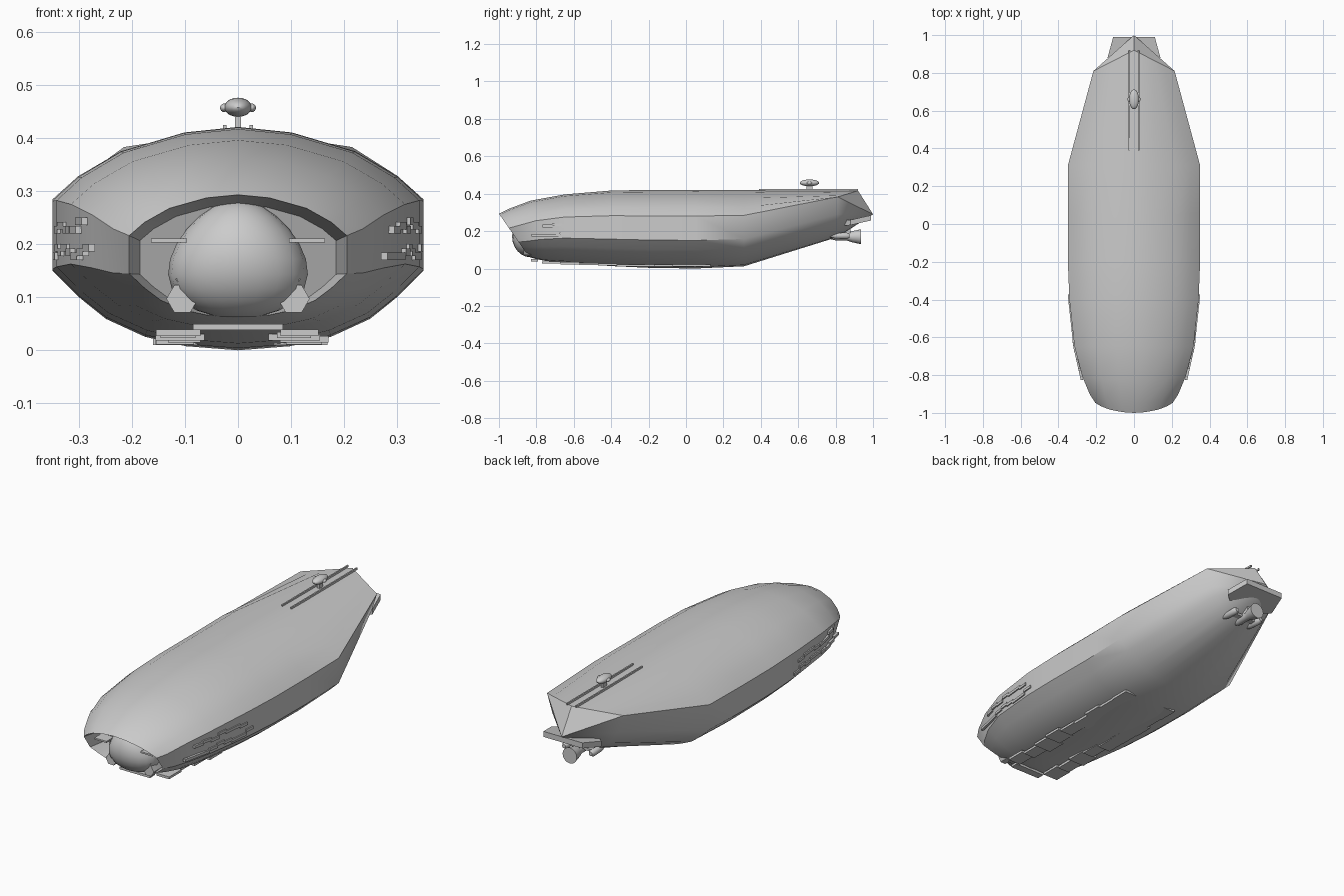
import bpy, bmesh, math, random
from mathutils import Vector

random.seed(4)
if "Cube" in bpy.data.objects:
    bpy.data.objects.remove(bpy.data.objects["Cube"])

grey = bpy.data.materials.new("hull_grey")
grey.use_nodes = True
grey.diffuse_color = (0.6, 0.6, 0.6, 1)
grey.node_tree.nodes["Principled BSDF"].inputs["Base Color"].default_value = (0.6, 0.6, 0.6, 1)


def finish(name, bm, angle=35):
    bmesh.ops.recalc_face_normals(bm, faces=bm.faces)
    mesh = bpy.data.meshes.new(name)
    bm.to_mesh(mesh)
    bm.free()
    mesh.materials.append(grey)
    ob = bpy.data.objects.new(name, mesh)
    bpy.context.collection.objects.link(ob)
    bpy.ops.object.select_all(action='DESELECT')
    ob.select_set(True)
    bpy.context.view_layer.objects.active = ob
    bpy.ops.object.shade_smooth_by_angle(angle=math.radians(angle))
    return ob


def add_box(bm, loc, size):
    verts = bmesh.ops.create_cube(bm, size=1)["verts"]
    for v in verts:
        v.co = Vector(loc) + Vector(a * b for a, b in zip(v.co, size))


def box(name, loc, size):
    bm = bmesh.new()
    add_box(bm, loc, size)
    return finish(name, bm)


def ball(name, loc, size, taper=0):
    bm = bmesh.new()
    bmesh.ops.create_uvsphere(bm, u_segments=20, v_segments=12, radius=1)
    for v in bm.verts:
        v.co.x *= 1 - taper * v.co.z
        v.co = Vector(loc) + Vector(a * b for a, b in zip(v.co, size))
    return finish(name, bm)


def lathe_y(name, x, z, profile, sides):
    """Closed solid of rings (y, radius) around an axis along y."""
    bm = bmesh.new()
    rings = [[bm.verts.new((x + r * math.cos(2 * math.pi * i / sides), y,
                            z + r * math.sin(2 * math.pi * i / sides)))
              for i in range(sides)] for y, r in profile]
    bridge(bm, rings)
    bm.faces.new(rings[0])
    bm.faces.new(rings[-1])
    return finish(name, bm)


def bridge(bm, rings):
    for a, b in zip(rings, rings[1:]):
        for i in range(len(a)):
            j = (i + 1) % len(a)
            bm.faces.new((a[i], a[j], b[j], b[i]))


def full(half):
    """Mirror half a section across the middle."""
    return half + [(-p[0], *p[1:]) for p in half[-2:0:-1]]


# Hull: half section scaled at each station, then a tail with wide shoulders
section = [(0, 1), (.29, .975), (.63, .89), (.86, .775), (1, .667), (1, .357),
           (.857, .238), (.71, .14), (.5, .06), (.28, .018), (0, 0)]
# y, slant, half width, top, bottom
stations = [(-1, .16, .205, .293, .062), (-.95, .15, .235, .318, .05),
            (-.83, .08, .275, .363, .04), (-.65, 0, .315, .396, .033),
            (-.4, 0, .342, .417, .013), (-.2, 0, .35, .42, .004),
            (.05, 0, .35, .421, 0), (.31, 0, .35, .42, .012)]


def hull_ring(y, slant, w, top, bot):
    return full([(u * w, y + slant * (1 - v), bot + v * (top - bot)) for u, v in section])


rings = [hull_ring(*s) for s in stations]
tail = [(.215 * k / 4, .92 - .11 * k / 4, .416 - .033 * k / 4) for k in range(5)]
tail += [(.185, .81, .29), (.16, .81, .25), (.13, .81, .22), (.095, .81, .19),
         (.05, .81, .172), (0, .81, .168)]
rings.append(full(tail))
# Mouth wall, set back inside the lip
inner = hull_ring(-.84, .08, .185, .275, .07)
rings.insert(0, inner)

bm = bmesh.new()
loops = [[bm.verts.new(p) for p in ring] for ring in rings]
bridge(bm, loops)
bm.faces.new(loops[0])
tip = bm.verts.new((0, 1, .29))
for i, v in enumerate(loops[-1]):
    bm.faces.new((v, loops[-1][(i + 1) % len(loops[-1])], tip))
finish("hull", bm, 32)

# Nose dome in the mouth
ball("nose_dome", (0, -.83, .172), (.128, .1, .112), .25)


def hull_half_width(y):
    for a, b in zip(stations, stations[1:]):
        if a[0] <= y <= b[0]:
            return a[2] + (b[2] - a[2]) * (y - a[0]) / (b[0] - a[0])
    return .35


# Stepped side armour strips, lying along the hull curve
for side, label in ((1, "left"), (-1, "right")):
    bm = bmesh.new()
    for z, start, count in ((.235, -.74, 7), (.185, -.8, 9)):
        for k in range(count):
            y = start + .05 * k
            slope = (hull_half_width(y + .025) - hull_half_width(y - .025)) / .05
            dz = random.choice((-.008, 0, .008))
            before = len(bm.verts)
            add_box(bm, (0, 0, z + dz), (.012, .052, .014))
            bm.verts.ensure_lookup_table()
            for v in bm.verts[before:]:
                v.co.x = side * (hull_half_width(y) + slope * v.co.y + v.co.x)
                v.co.y += y
    finish(label + "_side_strips", bm)

    # Ragged belly plates
    bm = bmesh.new()
    for k in range(9):
        y = -.72 + .1 * k
        drop = .02 * max(0, -y - .3)
        add_box(bm, (side * random.uniform(.1, .13), y, .016 + drop * 2),
                (random.uniform(.06, .1), .1, .012))
    finish(label + "_belly_plates", bm)

    # Headlamp, brow and canard
    lathe_y(label + "_headlamp", side * .105, .097,
            [(-.87, .03), (-.8, .03), (-.76, .018)], 6)
    box(label + "_canard", (side * .13, -.89, .207), (.068, .06, .008))
    bm = bmesh.new()
    brow = [bm.verts.new((side * x, y, z)) for y in (-.87, -.81)
            for x, z in ((.05, .128), (.11, .125), (.118, .134), (.108, .143))]
    bridge(bm, [brow[:4], brow[4:]])
    bm.faces.new(brow[:4])
    bm.faces.new(brow[4:])
    finish(label + "_brow", bm)

    # Top rail and small tail pod
    box(label + "_top_rail", (side * .025, .655, .42), (.007, .53, .01))
    lathe_y(label + "_tail_pod", side * .075, .175,
            [(.77, .008), (.8, .016), (.86, .018), (.875, .01)], 10)
    ball(label + "_sensor_ear", (side * .026, .66, .457), (.008, .014, .008))

# Lower chin bars
box("chin_bar", (0, -.81, .044), (.17, .04, .012))

# Sensor head on a mast
box("sensor_mast", (0, .66, .432), (.012, .03, .04))
ball("sensor_head", (0, .66, .458), (.026, .052, .018))

# Flared tail plate under the tip
bm = bmesh.new()
outline = [(.07, .82), (.14, .88), (.11, .99), (-.11, .99), (-.14, .88), (-.07, .82)]
plate = [[bm.verts.new((x, y, z + .2 * (y - .9) - .1 * abs(x))) for x, y in outline]
         for z in (.25, .278)]
bridge(bm, plate)
for loop in plate:
    bm.faces.new(loop)
finish("tail_plate", bm)

# Main engine bell and its bracket
lathe_y("engine_bell", 0, .17, [(.77, .012), (.8, .02), (.86, .02), (.89, .03), (.935, .04)], 16)
box("engine_strut", (0, .85, .21), (.03, .06, .07))
box("engine_crossbar", (0, .83, .176), (.15, .03, .012))
